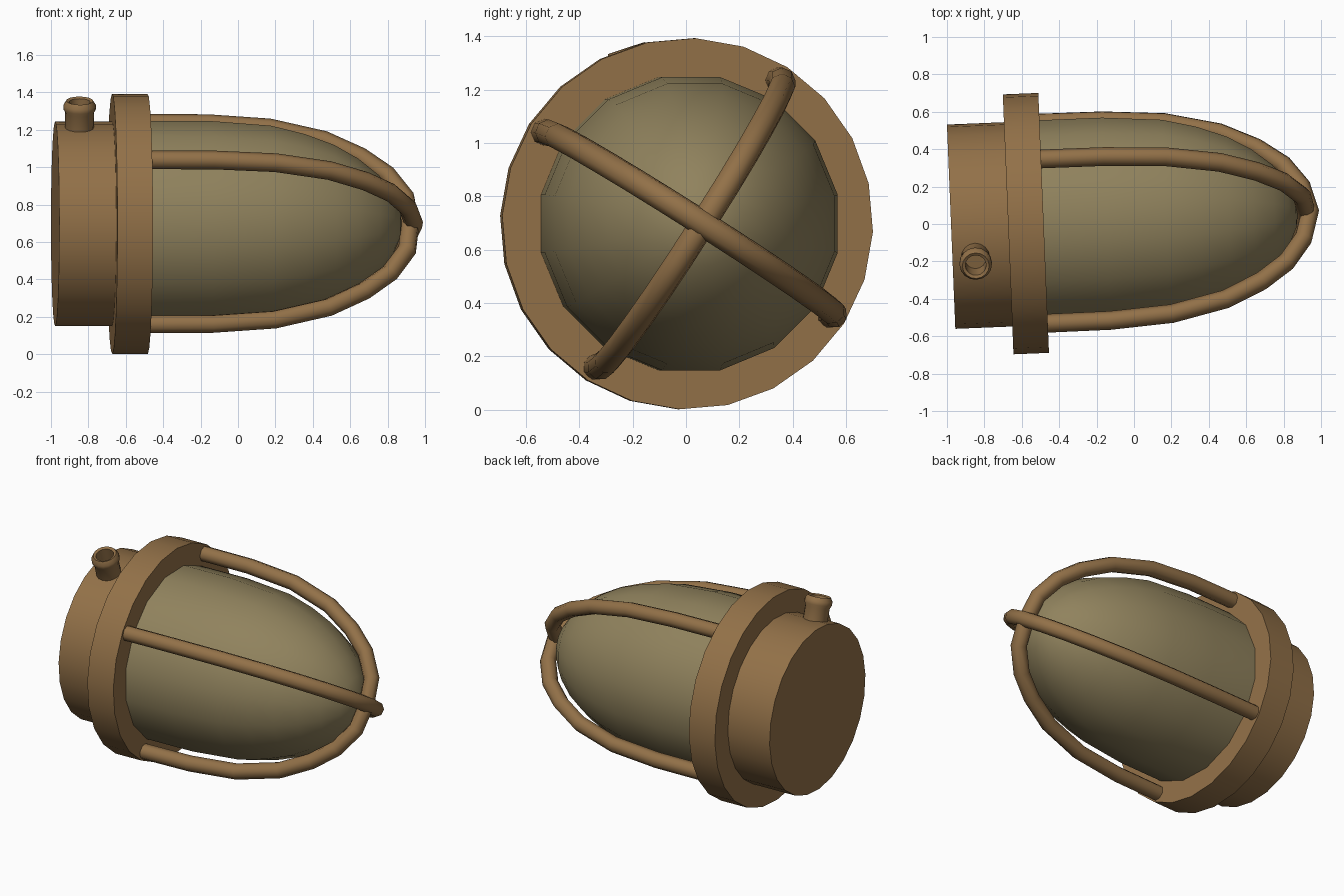
import bpy, bmesh
from math import sin, cos, radians, tau
from mathutils import Matrix, Vector

if "Cube" in bpy.data.objects:
    bpy.data.objects.remove(bpy.data.objects["Cube"])

# Lamp frame: local x is the lamp axis, origin in the middle of the collar
LAMP = Matrix.Translation((-0.578, 0.002, 0.697)) @ Matrix.Rotation(radians(2.35), 4, 'Z')


def material(name, rgb):
    m = bpy.data.materials.new(name)
    m.diffuse_color = (*rgb, 1)
    m.use_nodes = True
    m.node_tree.nodes["Principled BSDF"].inputs["Base Color"].default_value = m.diffuse_color
    return m


brass = material("brass", (0.29, 0.165, 0.065))
glass = material("glass", (0.28, 0.225, 0.11))


def finish(ob, mat, angle):
    ob.data.materials.clear()
    ob.data.materials.append(mat)
    bpy.ops.object.select_all(action='DESELECT')
    ob.select_set(True)
    bpy.context.view_layer.objects.active = ob
    bpy.ops.object.shade_smooth_by_angle(angle=radians(angle))


def lathe(name, profile, sides, start, mat, place=LAMP, angle=35):
    """Turn (position, radius) points round the local x axis; zero radius closes an end."""
    bm = bmesh.new()
    rings = []
    for s, r in profile:
        if r == 0:
            rings.append([bm.verts.new((s, 0, 0))] * sides)
        else:
            rings.append([bm.verts.new((s, r * cos(a), r * sin(a)))
                          for a in (radians(start) + tau * i / sides for i in range(sides))])
    for p, q in zip(rings, rings[1:]):
        for i in range(sides):
            j = (i + 1) % sides
            bm.faces.new(list(dict.fromkeys((p[i], p[j], q[j], q[i]))))
    bmesh.ops.recalc_face_normals(bm, faces=bm.faces[:])
    bm.transform(place)
    me = bpy.data.meshes.new(name)
    bm.to_mesh(me)
    bm.free()
    ob = bpy.data.objects.new(name, me)
    bpy.context.collection.objects.link(ob)
    finish(ob, mat, angle)


def cage_bar(name, angle, tip):
    """Half loop running from collar to tip and back to the opposite side."""
    half = [(0.07, 0.637), (0.43, 0.635), (0.76, 0.608), (1.05, 0.53),
            (1.245, 0.425), (1.385, 0.31), (1.48, 0.165)]
    path = half + [(tip, 0)] + [(s, -r) for s, r in reversed(half)]
    cu = bpy.data.curves.new(name, 'CURVE')
    cu.dimensions = '3D'
    cu.bevel_depth = 0.05
    cu.bevel_resolution = 2
    cu.use_fill_caps = True
    sp = cu.splines.new('POLY')
    sp.points.add(len(path) - 1)
    a = radians(angle)
    for pt, (s, r) in zip(sp.points, path):
        pt.co = (*(LAMP @ Vector((s, r * cos(a), r * sin(a)))), 1)
    ob = bpy.data.objects.new(name, cu)
    bpy.context.collection.objects.link(ob)
    bpy.ops.object.select_all(action='DESELECT')
    ob.select_set(True)
    bpy.context.view_layer.objects.active = ob
    bpy.ops.object.convert(target='MESH')
    finish(bpy.context.object, brass, 50)


# Back housing and collar
lathe("back_housing", [(-0.4, 0), (-0.4, 0.547), (-0.05, 0.547), (-0.05, 0)], 24, -2.5, brass)
lathe("collar", [(-0.095, 0), (-0.095, 0.696), (0.095, 0.696), (0.095, 0)], 24, -2.5, brass)

# Glass dome
lathe("glass_dome", [(0.05, 0), (0.05, 0.56), (0.43, 0.56), (0.75, 0.535), (0.93, 0.49),
                     (1.09, 0.43), (1.22, 0.355), (1.33, 0.265), (1.41, 0.16),
                     (1.445, 0.08), (1.455, 0)], 16, 11.25, glass, angle=40)

# Guard cage
cage_bar("cage_bar_over", 147.5, 1.52)
cage_bar("cage_bar_under", 57.5, 1.50)

# Cable inlet: hollow spout with a lip, pointing radially out of the housing
lean = radians(108)
spout = LAMP @ Matrix.Translation((-0.277, 0, 0)) @ Matrix.Rotation(lean - radians(90), 4, 'X') \
    @ Matrix.Rotation(radians(-90), 4, 'Y')
lathe("cable_inlet", [(0.48, 0), (0.48, 0.077), (0.625, 0.077), (0.645, 0.087), (0.668, 0.087),
                      (0.692, 0.072), (0.685, 0.056), (0.57, 0.056), (0.57, 0)],
      16, 0, brass, spout)
